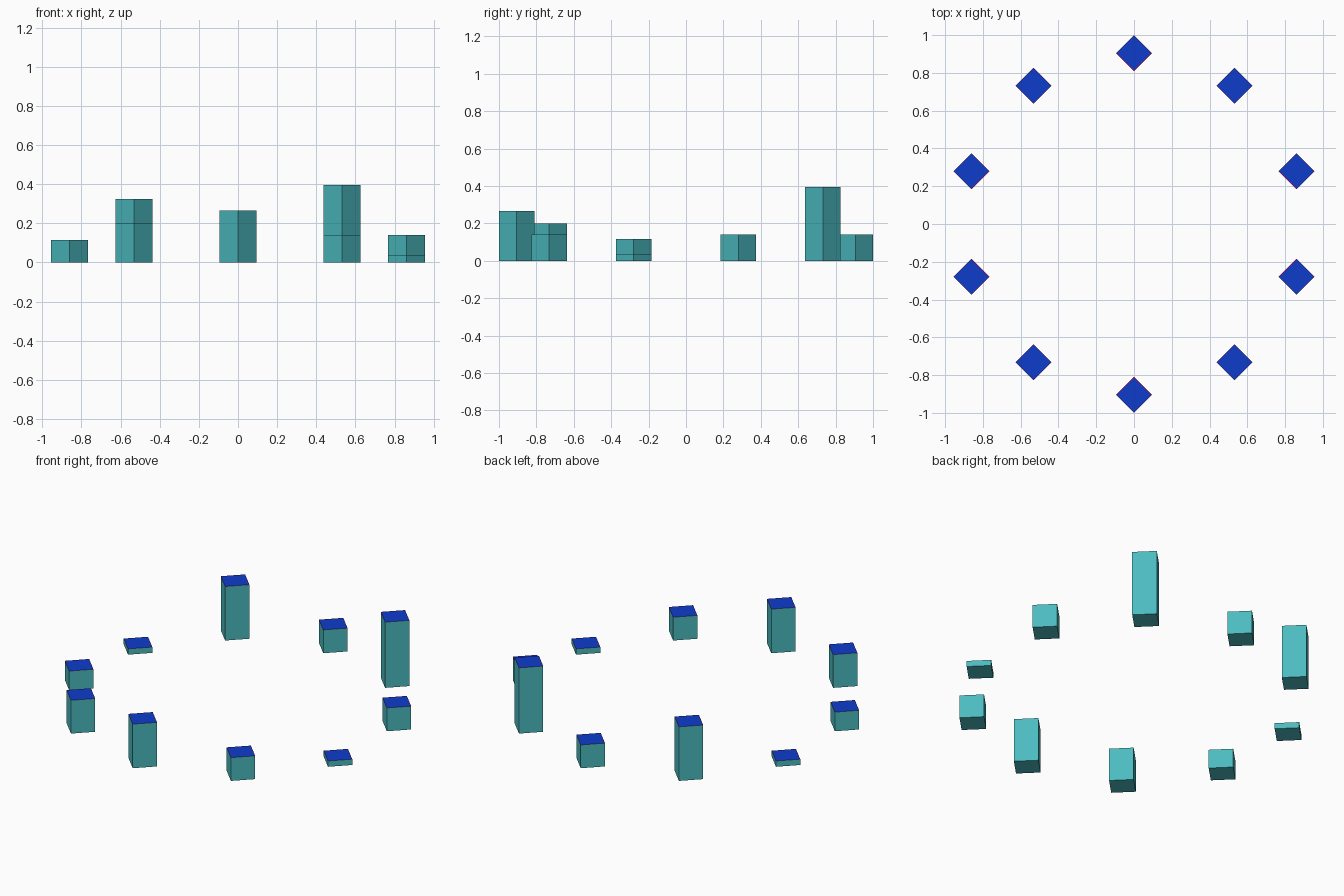
import bpy, bmesh
from math import sin, cos, pi, radians

if "Cube" in bpy.data.objects:
    bpy.data.objects.remove(bpy.data.objects["Cube"])

RING = 0.905      # ring radius of bar centres
HALF_DIAG = 0.095  # half diagonal of each square bar
# Bar heights, counter-clockwise from the front (-y)
HEIGHTS = [0.265, 0.14, 0.035, 0.14, 0.395, 0.14, 0.325, 0.035, 0.115, 0.20]


def material(name, rgb):
    m = bpy.data.materials.new(name)
    m.diffuse_color = (*rgb, 1)
    m.use_nodes = True
    m.node_tree.nodes["Principled BSDF"].inputs["Base Color"].default_value = m.diffuse_color
    return m


teal = material("teal", (0.07, 0.50, 0.53))
blue = material("blue", (0.004, 0.045, 0.60))
magenta = material("magenta", (0.50, 0.0, 0.16))


def bar(name, x, y, height):
    """Square bar turned 45 degrees: teal body, blue top with a thin magenta border."""
    bm = bmesh.new()
    ring = [(HALF_DIAG * cos(k * pi / 2), HALF_DIAG * sin(k * pi / 2)) for k in range(4)]
    base = bm.faces.new([bm.verts.new((px, py, 0)) for px, py in ring])
    ext = bmesh.ops.extrude_face_region(bm, geom=[base], use_keep_orig=True)
    top_verts = [g for g in ext["geom"] if isinstance(g, bmesh.types.BMVert)]
    bmesh.ops.translate(bm, verts=top_verts, vec=(0, 0, height))
    bmesh.ops.recalc_face_normals(bm, faces=bm.faces)
    # Coloured top and its border
    top = next(f for f in bm.faces if f.normal.z > 0.9)
    border = bmesh.ops.inset_region(bm, faces=[top], thickness=0.003)["faces"]
    top.material_index = 1
    for f in border:
        f.material_index = 2
    mesh = bpy.data.meshes.new(name)
    bm.to_mesh(mesh)
    bm.free()
    for m in (teal, blue, magenta):
        mesh.materials.append(m)
    ob = bpy.data.objects.new(name, mesh)
    ob.location = (x, y, 0)
    bpy.context.collection.objects.link(ob)


# Ring of ten bars
for i, h in enumerate(HEIGHTS):
    a = radians(-90 + 36 * i)
    bar(f"bar_{i + 1}", RING * cos(a), RING * sin(a), h)
